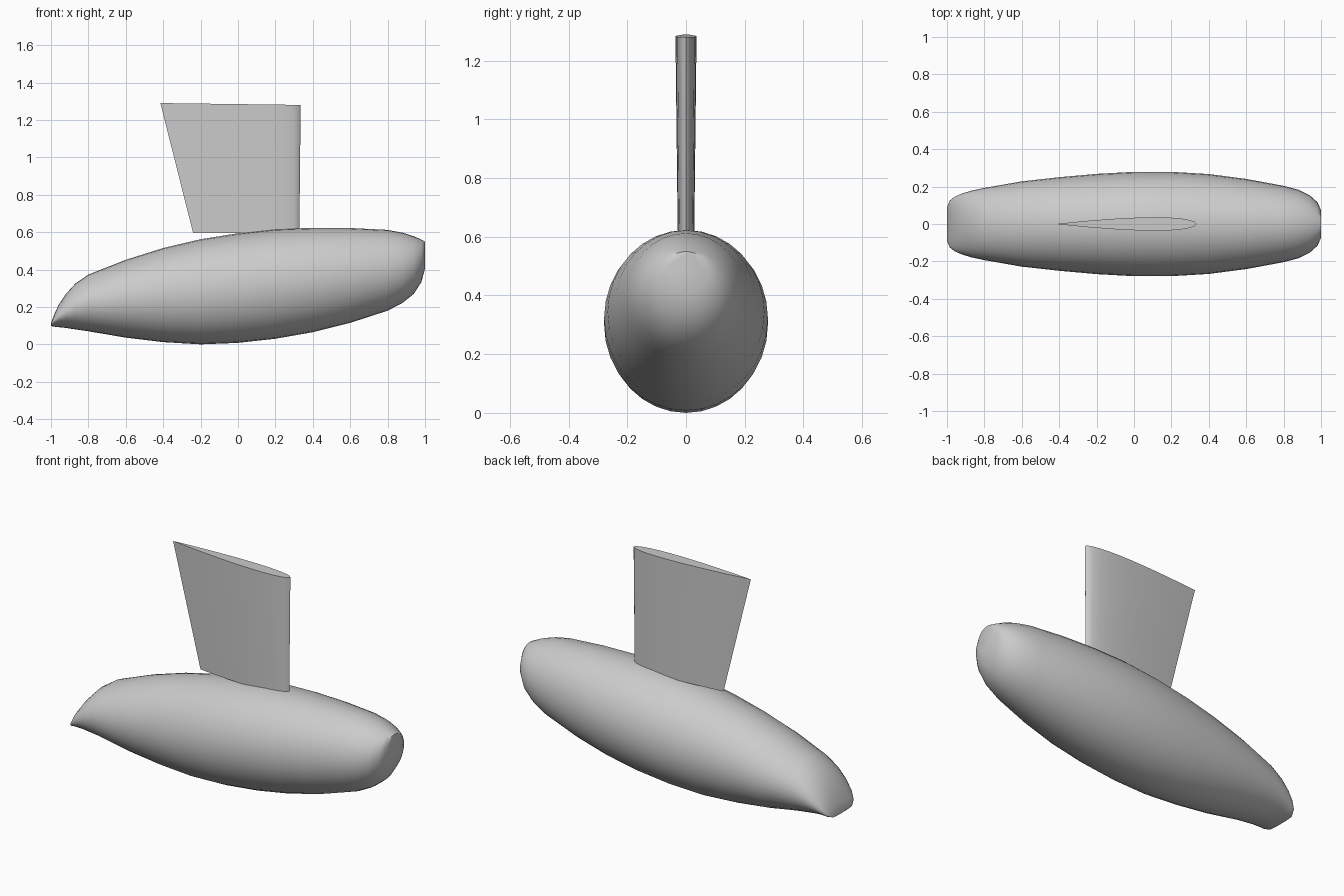
import bpy
import bmesh
import math

cube = bpy.data.objects.get("Cube")
if cube:
    bpy.data.objects.remove(cube, do_unlink=True)

grey = bpy.data.materials.new("plain grey")
grey.use_nodes = True
colour = (0.6, 0.6, 0.6, 1)
grey.diffuse_color = colour
grey.node_tree.nodes["Principled BSDF"].inputs["Base Color"].default_value = colour


def loft(name, rings, angle):
    """Skin closed rings of points and cap both ends."""
    bm = bmesh.new()
    loops = [[bm.verts.new(p) for p in ring] for ring in rings]
    n = len(loops[0])
    for a, b in zip(loops, loops[1:]):
        for i in range(n):
            j = (i + 1) % n
            bm.faces.new((a[i], a[j], b[j], b[i]))
    bm.faces.new(loops[0])
    bm.faces.new(loops[-1])
    bmesh.ops.recalc_face_normals(bm, faces=bm.faces[:])
    mesh = bpy.data.meshes.new(name)
    bm.to_mesh(mesh)
    bm.free()
    mesh.materials.append(grey)
    obj = bpy.data.objects.new(name, mesh)
    bpy.context.collection.objects.link(obj)
    bpy.ops.object.select_all(action='DESELECT')
    obj.select_set(True)
    bpy.context.view_layer.objects.active = obj
    bpy.ops.object.shade_smooth_by_angle(angle=math.radians(angle))
    return obj


# Hull stations: x, bottom, top, half width
stations = [
    (-1, .098, .112, .09), (-.985, .095, .155, .125), (-.96, .092, .21, .145),
    (-.92, .088, .27, .163), (-.87, .08, .325, .178), (-.8, .07, .373, .193),
    (-.6, .036, .452, .228), (-.4, .012, .515, .25), (-.2, 0, .562, .268),
    (0, .008, .594, .279), (.2, .03, .616, .279), (.4, .065, .623, .267),
    (.6, .115, .622, .241), (.8, .18, .612, .204), (.88, .222, .597, .183),
    (.94, .27, .578, .153), (.98, .332, .56, .117), (1, .405, .55, .075),
]


def hull_ring(x, low, high, half, n=32):
    mid, tall = (low + high) / 2, (high - low) / 2
    turns = [2 * math.pi * i / n for i in range(n)]
    return [(x, half * math.cos(t), mid + tall * math.sin(t)) for t in turns]


loft("hull", [hull_ring(*s) for s in stations], 50)


# Fin: a tapered aerofoil, thin at the tail and round at the nose
def fin_ring(tail, nose, z_tail, z_nose, half, n=14):
    def point(u, side):
        # u runs from the nose (0) to the tail (1)
        thick = 2.969 * math.sqrt(u) - 1.26 * u - 3.516 * u**2 + 2.843 * u**3 - 1.036 * u**4
        return (nose + (tail - nose) * u, side * half * thick,
                z_nose + (z_tail - z_nose) * u)
    us = [(1 - math.cos(math.pi * i / n)) / 2 for i in range(n + 1)]
    return [point(u, 1) for u in us] + [point(u, -1) for u in us[-2:0:-1]]


loft("fin", [fin_ring(-.24, .328, .595, .595, .028),
             fin_ring(-.415, .335, 1.29, 1.28, .036)], 40)
